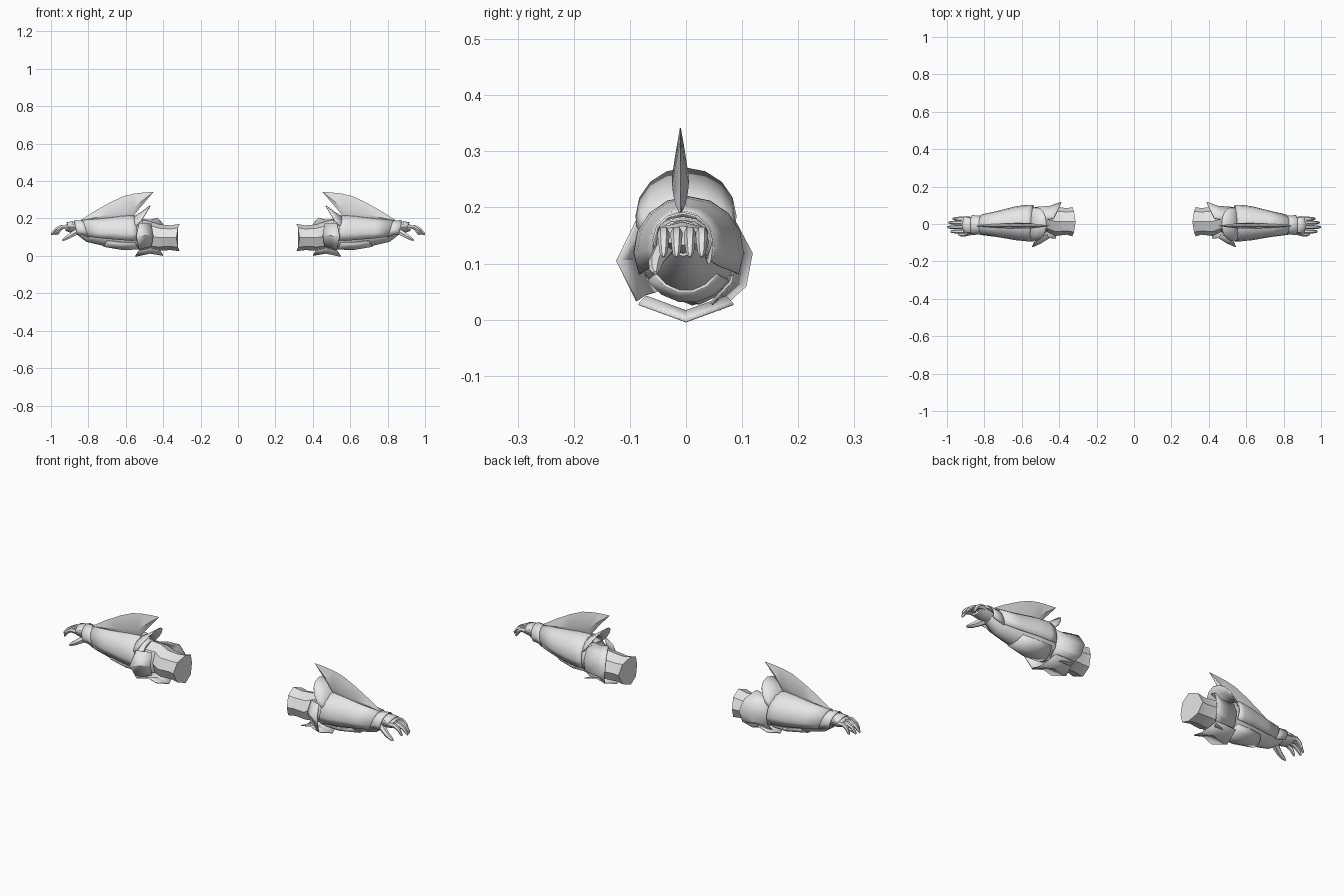
import bpy, bmesh, math
from mathutils import Vector

steel = bpy.data.materials.new("pale_grey")
steel.diffuse_color = (0.8, 0.8, 0.8, 1)


def finish(name, bm, thick=0, angle=35):
    """Turn a bmesh into a mirrored pair of parts."""
    bmesh.ops.remove_doubles(bm, verts=bm.verts, dist=1e-5)
    bmesh.ops.recalc_face_normals(bm, faces=bm.faces)
    me = bpy.data.meshes.new(name)
    bm.to_mesh(me)
    bm.free()
    me.materials.append(steel)
    ob = bpy.data.objects.new(name, me)
    bpy.context.collection.objects.link(ob)
    bpy.ops.object.select_all(action='DESELECT')
    ob.select_set(True)
    bpy.context.view_layer.objects.active = ob
    bpy.ops.object.shade_smooth_by_angle(angle=math.radians(angle))
    if thick:
        m = ob.modifiers.new("thickness", 'SOLIDIFY')
        m.thickness = thick
        m.offset = -1
    m = ob.modifiers.new("other_arm", 'MIRROR')
    m.use_mirror_merge = False
    return ob


def skin(bm, rows, closed=True, caps=True):
    """Bridge rows of points with quads."""
    rows = [[bm.verts.new(p) for p in r] for r in rows]
    n = len(rows[0])
    for a, b in zip(rows, rows[1:]):
        for i in range(n if closed else n - 1):
            j = (i + 1) % n
            bm.faces.new((a[i], a[j], b[j], b[i]))
    if closed and caps:
        bm.faces.new(rows[0])
        bm.faces.new(rows[-1])


def body(name, rings, n, angle=35):
    """Closed limb; each ring is x, y, z, half width, half height, end bow."""
    bm = bmesh.new()
    rows = []
    for x, y, z, ry, rz, bow in rings:
        rows.append([])
        for i in range(n):
            t = 2 * math.pi * i / n
            rows[-1].append((x + bow * math.cos(t) ** 2,
                             y + ry * math.cos(t), z + rz * math.sin(t)))
    skin(bm, rows)
    return finish(name, bm, 0, angle)


def plate(name, rings, start, end, n, thick=0.005, angle=30):
    """Open curved plate; the point value pushes the middle of a ring along x."""
    bm = bmesh.new()
    rows = []
    for x, y, z, ry, rz, point in rings:
        rows.append([])
        for i in range(n + 1):
            u = i / n
            t = math.radians(start + (end - start) * u)
            rows[-1].append((x + point * math.sin(math.pi * u),
                             y + ry * math.cos(t), z + rz * math.sin(t)))
    skin(bm, rows, closed=False)
    return finish(name, bm, thick, angle)


def digit(name, path, n=6):
    """Finger along a path of x, y, z, half width, half height."""
    bm = bmesh.new()
    pts = [Vector(p[:3]) for p in path]
    rows = []
    for k, p in enumerate(pts):
        d = (pts[min(k + 1, len(pts) - 1)] - pts[max(k - 1, 0)]).normalized()
        up = d.cross(Vector((0, 1, 0))).normalized()
        side = up.cross(d)
        rows.append([p + side * path[k][3] * math.cos(2 * math.pi * i / n)
                     + up * path[k][4] * math.sin(2 * math.pi * i / n) for i in range(n)])
    skin(bm, rows)
    return finish(name, bm, 0, 50)


# Upper arm sleeve with a flared open-looking end, narrowing at the inner elbow
body("upper_arm", [
    (0.312, 0.012, 0.098, 0.078, 0.073, 0.018),
    (0.36, 0.014, 0.097, 0.071, 0.066, 0),
    (0.42, 0.014, 0.098, 0.078, 0.070, 0),
    (0.465, 0.025, 0.105, 0.068, 0.078, 0),
    (0.53, 0.008, 0.115, 0.078, 0.082, 0)], 8, 40)

# Forearm
body("forearm", [
    (0.51, 0.003, 0.115, 0.075, 0.080, 0),
    (0.56, 0.005, 0.122, 0.090, 0.088, 0),
    (0.62, 0.004, 0.122, 0.085, 0.088, 0),
    (0.72, 0.0, 0.124, 0.063, 0.070, 0),
    (0.81, -0.005, 0.130, 0.046, 0.055, 0),
    (0.86, -0.005, 0.145, 0.032, 0.032, 0)], 12)

# Armour shell over the outside of the forearm
plate("forearm_guard", [
    (0.535, 0.004, 0.122, 0.098, 0.092, 0.01),
    (0.57, 0.005, 0.122, 0.098, 0.098, 0),
    (0.63, 0.004, 0.124, 0.091, 0.092, 0),
    (0.73, 0.0, 0.126, 0.070, 0.077, 0),
    (0.80, -0.004, 0.130, 0.056, 0.064, 0.03)], -25, 205, 10)

# Underside plate of the forearm
plate("forearm_under_guard", [
    (0.55, 0.004, 0.12, 0.088, 0.088, -0.02),
    (0.62, 0.004, 0.122, 0.089, 0.092, 0),
    (0.70, 0.0, 0.124, 0.070, 0.077, 0.02)], 215, 325, 5)

# Raised collar leaning back from the forearm
bm = bmesh.new()
arc = [math.pi * i / 8 for i in range(9)]
skin(bm, [
    [(0.57, 0.07 * math.cos(t), 0.145 + 0.06 * math.sin(t)) for t in arc],
    [(0.54 - 0.015 * math.sin(t), 0.088 * math.cos(t), 0.165 + 0.065 * math.sin(t)) for t in arc],
    [(0.52 - 0.05 * math.sin(t), 0.09 * math.cos(t), 0.185 + 0.086 * math.sin(t)) for t in arc],
], closed=False)
finish("elbow_collar", bm, 0.005)

# Elbow plates flaring backward, forward and below
plate("back_elbow_plate", [
    (0.53, 0.0, 0.108, 0.092, 0.094, 0),
    (0.47, 0.0, 0.105, 0.098, 0.092, -0.02),
    (0.43, 0.0, 0.105, 0.120, 0.103, -0.04)], -60, 75, 4)
plate("front_elbow_plate", [
    (0.465, 0.0, 0.110, 0.072, 0.085, -0.01),
    (0.50, 0.0, 0.108, 0.100, 0.090, 0),
    (0.53, 0.0, 0.105, 0.120, 0.100, 0.015)], 135, 225, 2)
plate("lower_elbow_plate", [
    (0.42, 0.0, 0.105, 0.110, 0.100, -0.02),
    (0.47, 0.0, 0.105, 0.100, 0.088, 0),
    (0.53, 0.0, 0.105, 0.118, 0.105, 0.02)], 225, 315, 2)

# Blade fin on top: x, bottom, top, half thickness
fin = [(0.84, 0.188, 0.192, 0.002), (0.76, 0.185, 0.243, 0.009),
       (0.68, 0.19, 0.288, 0.013), (0.61, 0.20, 0.320, 0.015),
       (0.56, 0.212, 0.332, 0.015), (0.52, 0.262, 0.337, 0.010),
       (0.49, 0.297, 0.340, 0.006), (0.452, 0.341, 0.342, 0.001)]
bm = bmesh.new()
skin(bm, [[(x, -0.01, lo), (x, -0.01 + w, lo * 0.65 + hi * 0.35),
           (x, -0.01, hi), (x, -0.01 - w, lo * 0.65 + hi * 0.35)] for x, lo, hi, w in fin])
finish("fin", bm)

# Wrist cuff and back-of-hand plate
plate("wrist_cuff", [
    (0.80, -0.005, 0.130, 0.055, 0.062, 0.0),
    (0.835, -0.006, 0.138, 0.050, 0.050, 0),
    (0.86, -0.006, 0.142, 0.054, 0.050, 0.015)], -30, 210, 8, 0.004)
plate("hand_plate", [
    (0.85, -0.006, 0.150, 0.040, 0.030, 0),
    (0.885, -0.006, 0.155, 0.046, 0.029, 0),
    (0.905, -0.006, 0.154, 0.046, 0.027, 0.012)], 0, 180, 6, 0.004)

# Palm
body("palm", [
    (0.835, -0.005, 0.143, 0.032, 0.028, 0),
    (0.87, -0.006, 0.147, 0.041, 0.028, 0),
    (0.90, -0.006, 0.150, 0.044, 0.024, 0),
    (0.922, -0.006, 0.150, 0.043, 0.017, 0)], 8, 50)

# Four curled fingers
for i, (y, reach) in enumerate([(-0.040, 0.982), (-0.017, 1.0), (0.007, 0.994), (0.028, 0.970)]):
    s = reach - 0.91
    digit("finger_%d" % (i + 1), [
        (0.905, y, 0.154, 0.011, 0.012),
        (0.91 + s * 0.38, y, 0.155, 0.011, 0.012),
        (0.91 + s * 0.70, y, 0.142, 0.010, 0.010),
        (reach - 0.006, y, 0.119, 0.007, 0.007),
        (reach - 0.003, y, 0.112, 0.003, 0.003)])

# Thumb
digit("thumb", [
    (0.845, -0.026, 0.138, 0.014, 0.016),
    (0.875, -0.043, 0.122, 0.017, 0.017),
    (0.905, -0.054, 0.103, 0.013, 0.013),
    (0.928, -0.056, 0.090, 0.010, 0.009),
    (0.940, -0.055, 0.083, 0.004, 0.004)])
